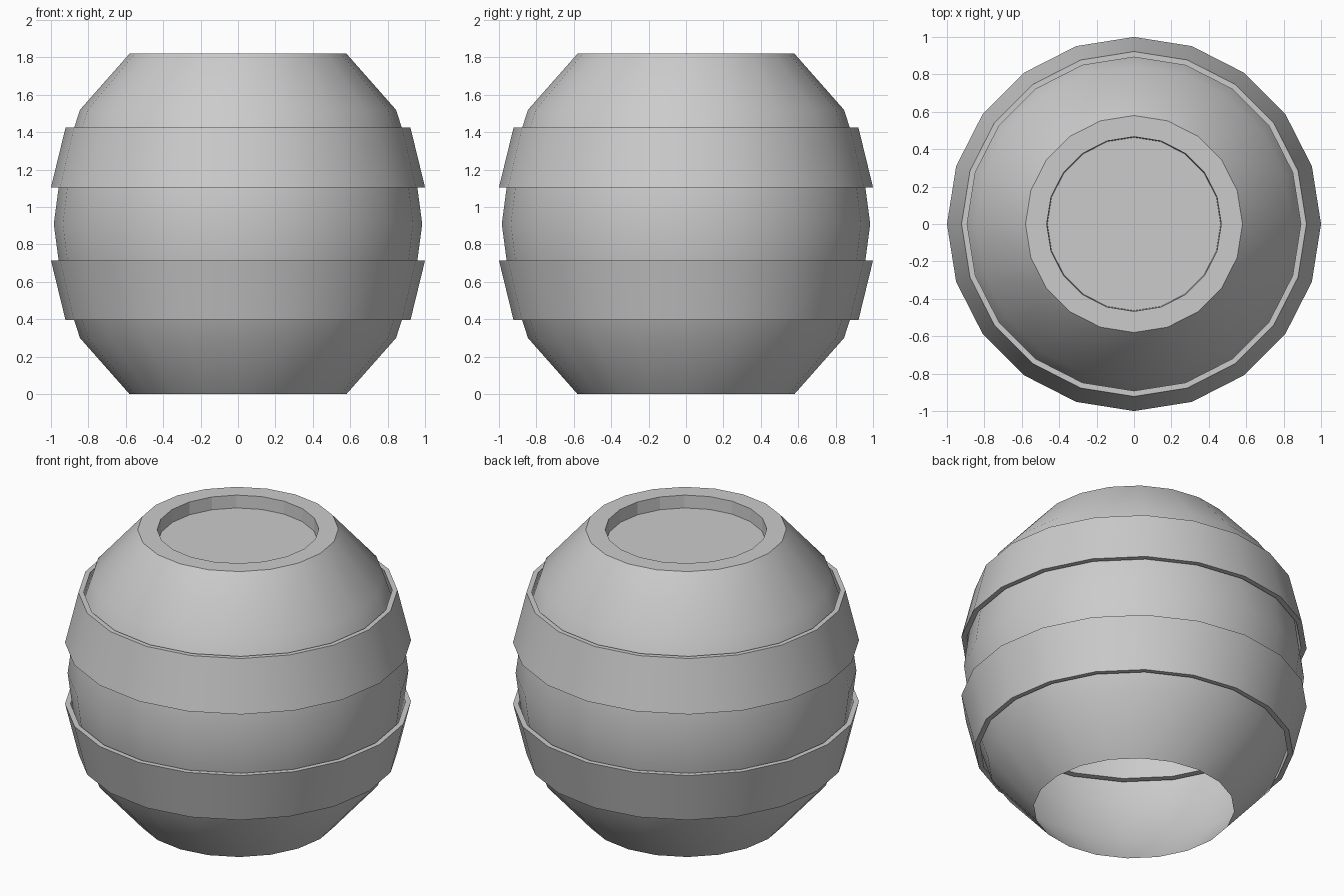
import bpy, bmesh
from math import cos, sin, tau, radians

if "Cube" in bpy.data.objects:
    bpy.data.objects.remove(bpy.data.objects["Cube"])

SIDES = 20
HEIGHT = 1.82


def lathe(name, profile, closed=False, cap_end=False, smooth=True):
    """Spin (radius, z) points around the z axis."""
    bm = bmesh.new()
    rings = [[bm.verts.new((r * cos(tau * i / SIDES), r * sin(tau * i / SIDES), z))
              for i in range(SIDES)] for r, z in profile]
    pairs = list(zip(rings, rings[1:]))
    if closed:
        pairs.append((rings[-1], rings[0]))
    for a, b in pairs:
        for i in range(SIDES):
            j = (i + 1) % SIDES
            bm.faces.new((a[i], a[j], b[j], b[i]))
    if cap_end:
        bm.faces.new(rings[-1])
    me = bpy.data.meshes.new(name)
    bm.to_mesh(me)
    bm.free()
    ob = bpy.data.objects.new(name, me)
    bpy.context.collection.objects.link(ob)
    if smooth:
        bpy.ops.object.select_all(action='DESELECT')
        ob.select_set(True)
        bpy.context.view_layer.objects.active = ob
        bpy.ops.object.shade_smooth_by_angle(angle=radians(30))
    return ob


# Bulging shell, open at the bottom, with a flat rim on top
half = [(0.58, 0.0), (0.845, 0.30), (0.945, 0.61)]
lathe("barrel_body", half + [(0.985, HEIGHT / 2)]
      + [(r, HEIGHT - z) for r, z in reversed(half)] + [(0.467, HEIGHT)])

# Recessed lid with faceted wall
lathe("lid_recess", [(0.467, HEIGHT), (0.463, 1.74)], cap_end=True, smooth=False)

# Two mirrored hoops, wider towards the middle
hoop = [(1.0, 1.105), (0.922, 1.425), (0.892, 1.425), (0.968, 1.105)]
lathe("upper_hoop", hoop, closed=True)
lathe("lower_hoop", [(r, HEIGHT - z) for r, z in reversed(hoop)], closed=True)

# Thin ledge on the inside wall, seen through the open bottom
lathe("inner_ledge", [(0.945, 0.72), (0.96, 0.95), (0.925, 0.95), (0.905, 0.72)], closed=True)
